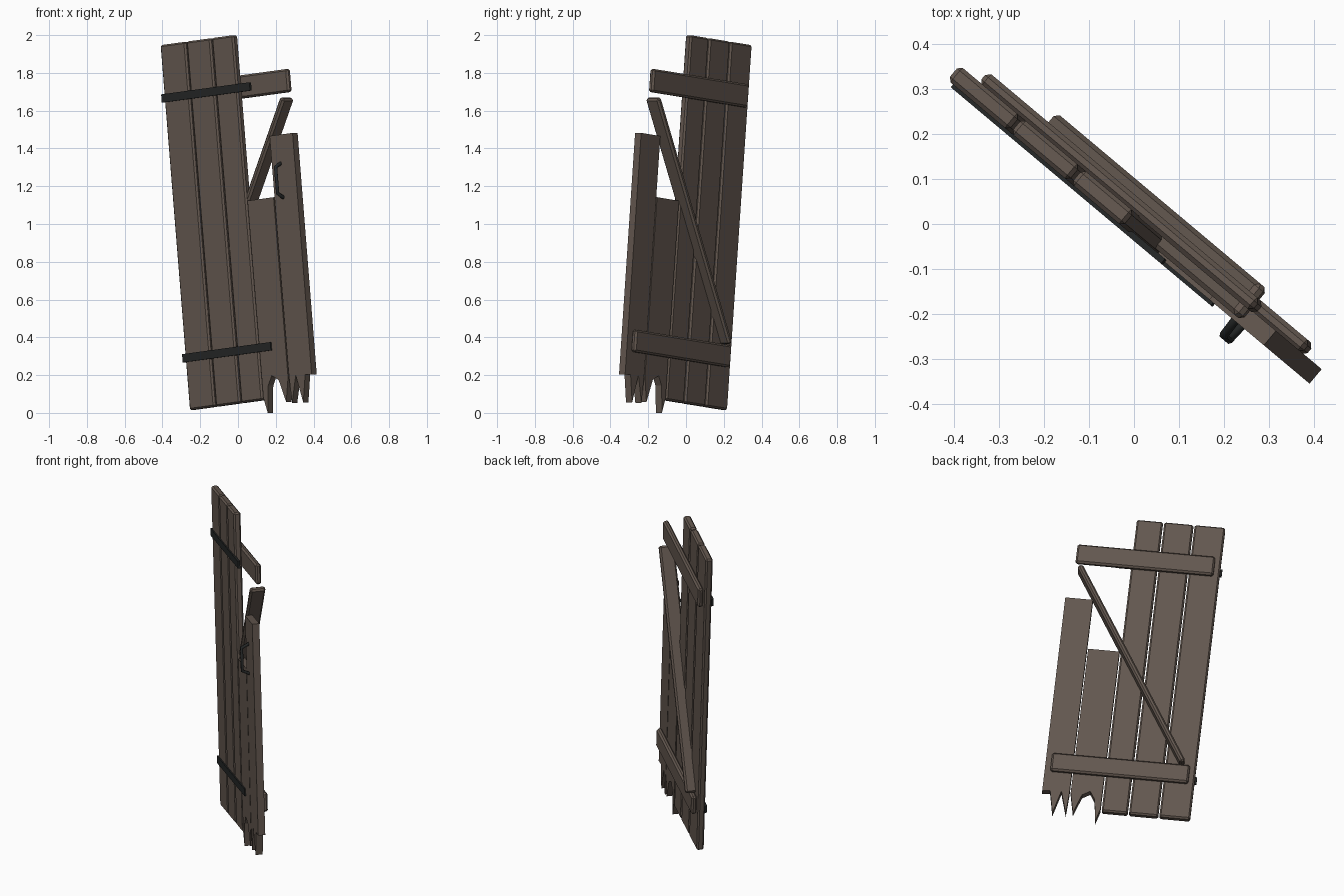
import bpy, bmesh
from math import radians, atan2
from mathutils import Matrix, Vector

old = bpy.data.objects.get("Cube")
if old:
    bpy.data.objects.remove(old)


def material(name, color):
    m = bpy.data.materials.new(name)
    m.use_nodes = True
    m.diffuse_color = color
    m.node_tree.nodes["Principled BSDF"].inputs["Base Color"].default_value = color
    return m


wood = material("weathered wood", (0.125, 0.096, 0.078, 1))
iron = material("dark iron", (0.018, 0.02, 0.02, 1))

# The door is designed upright (x across, y depth, z up), then turned and leaned
LEAN = Matrix.Rotation(radians(-40), 4, 'Z') @ Matrix.Rotation(radians(-6), 4, 'Y')


def finish(name, bm, mat, bevel=0):
    bmesh.ops.recalc_face_normals(bm, faces=bm.faces)
    me = bpy.data.meshes.new(name)
    bm.to_mesh(me)
    bm.free()
    me.materials.append(mat)
    ob = bpy.data.objects.new(name, me)
    bpy.context.collection.objects.link(ob)
    ob.matrix_world = LEAN
    if bevel:
        mod = ob.modifiers.new("worn edges", 'BEVEL')
        mod.width = bevel
        mod.segments = 1
    return ob


def slab(name, outline, front, back, mat, bevel=0):
    """Extrude an outline in the door plane from front to back."""
    bm = bmesh.new()
    face = bm.faces.new([bm.verts.new((x, front, z)) for x, z in outline])
    ext = bmesh.ops.extrude_face_region(bm, geom=[face])
    moved = [v for v in ext["geom"] if isinstance(v, bmesh.types.BMVert)]
    bmesh.ops.translate(bm, verts=moved, vec=(0, back - front, 0))
    return finish(name, bm, mat, bevel)


def rect(x0, x1, z0, z1):
    return [(x0, z0), (x1, z0), (x1, z1), (x0, z1)]


def bar(name, p, q, width, depth, mat, bevel=0):
    """Rectangular bar between two points."""
    p, q = Vector(p), Vector(q)
    d = q - p
    bm = bmesh.new()
    turn = d.to_track_quat('Z', 'Y').to_matrix().to_4x4()
    size = Matrix.Diagonal((width, depth, d.length, 1))
    bmesh.ops.create_cube(bm, size=1, matrix=Matrix.Translation((p + q) / 2) @ turn @ size)
    return finish(name, bm, mat, bevel)


# Whole planks
for name, x0, x1 in (("left_plank", -0.318, -0.141), ("second_plank", -0.134, 0.034),
                     ("middle_plank", 0.042, 0.192)):
    slab(name, rect(x0, x1, 0.048, 1.991), -0.021, 0.021, wood, 0.009)

# Broken planks with splintered lower ends
slab("short_broken_plank",
     [(0.2, 1.108), (0.2, 0.06), (0.222, -0.023), (0.24, 0.12), (0.27, 0.17),
      (0.315, 0.142), (0.355, 0.02), (0.381, 0.15), (0.381, 1.108)], -0.021, 0.021, wood)
slab("tall_broken_plank",
     [(0.388, 1.433), (0.388, 0.15), (0.395, 0.01), (0.435, 0.155), (0.472, 0.005),
      (0.5, 0.152), (0.545, 0.147), (0.547, 1.433)], -0.021, 0.021, wood)

# Rear braces
slab("top_brace", rect(-0.283, 0.512, 1.655, 1.778), 0.018, 0.051, wood, 0.01)
slab("bottom_brace", rect(-0.283, 0.512, 0.272, 0.389), 0.018, 0.051, wood, 0.01)
bar("diagonal_brace", (-0.24, 0.034, 0.395), (0.483, 0.034, 1.625), 0.09, 0.033, wood, 0.01)

# Iron straps across the front
for name, z in (("top_strap", 1.708), ("bottom_strap", 0.325)):
    slab(name, rect(-0.328, 0.285, z - 0.022, z + 0.022), -0.029, -0.015, iron)

# Pull handle: a bent rod
curve = bpy.data.curves.new("handle", 'CURVE')
curve.dimensions = '3D'
curve.bevel_depth = 0.01
curve.bevel_resolution = 1
curve.use_fill_caps = True
path = [(0.446, -0.015, 1.283), (0.446, -0.062, 1.262), (0.446, -0.062, 1.122), (0.446, -0.015, 1.098)]
spline = curve.splines.new('POLY')
spline.points.add(len(path) - 1)
for point, co in zip(spline.points, path):
    point.co = (*co, 1)
curve.materials.append(iron)
handle = bpy.data.objects.new("handle", curve)
bpy.context.collection.objects.link(handle)
handle.matrix_world = LEAN
